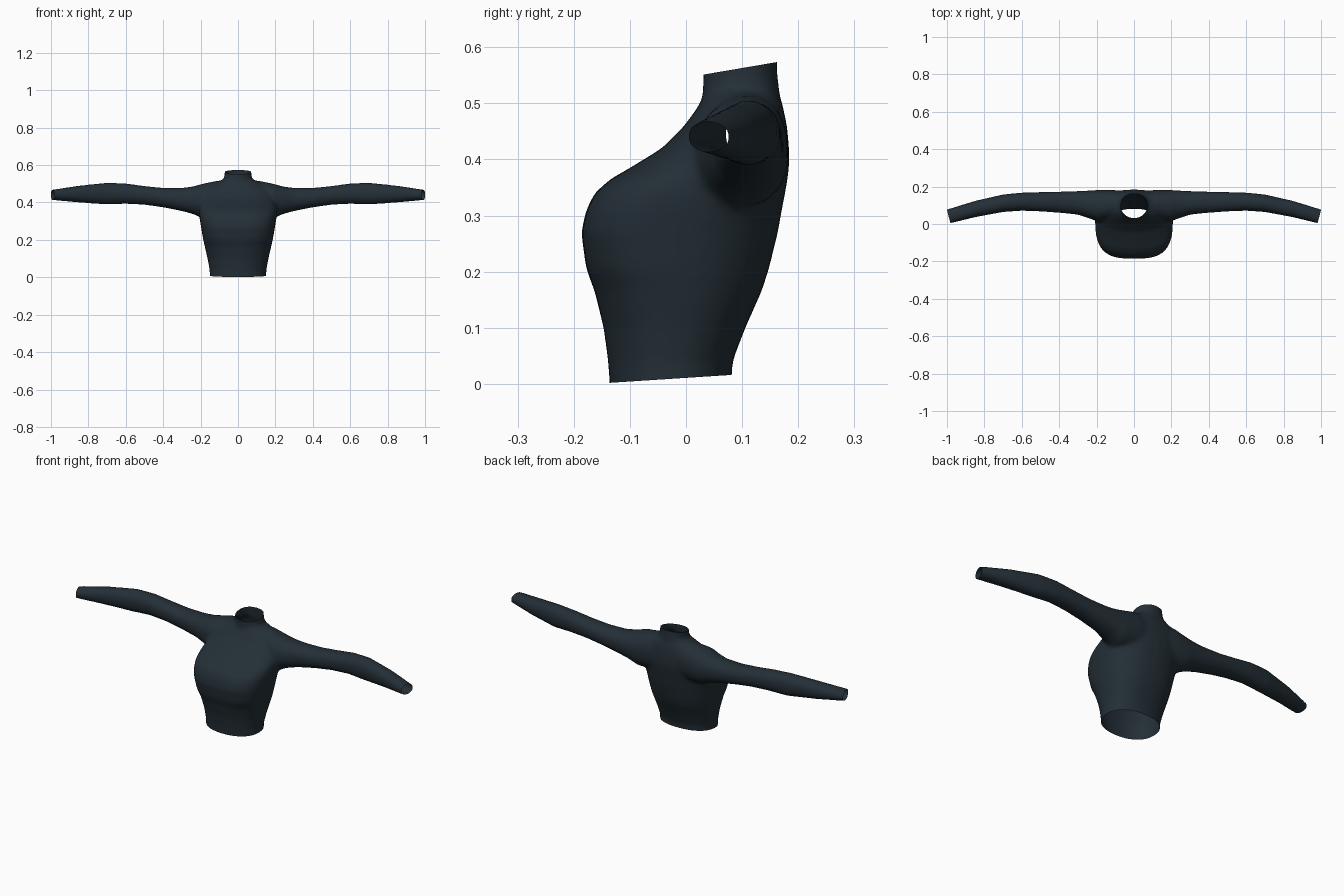
import bpy, bmesh
from math import cos, sin, tau
from mathutils import Vector

cube = bpy.data.objects.get("Cube")
if cube:
    bpy.data.objects.remove(cube)

SIDES = 32


def power(v, e):
    return (1 if v >= 0 else -1) * abs(v) ** (2 / e)


def loft(bm, rings):
    """Skin a list of point rings into a closed solid."""
    loops = [[bm.verts.new(p) for p in ring] for ring in rings]
    for a, b in zip(loops, loops[1:]):
        for i in range(SIDES):
            j = (i + 1) % SIDES
            bm.faces.new((a[i], a[j], b[j], b[i]))
    bm.faces.new(loops[0][::-1])
    bm.faces.new(loops[-1])


def body_ring(z, half, front, back, e):
    """Level ring: squarer in front (exponent e), rounder behind."""
    mid, depth = (front + back) / 2, (back - front) / 2
    ring = []
    for i in range(SIDES):
        c, s = cos(tau * i / SIDES), sin(tau * i / SIDES)
        k = e if s < 0 else 2.3
        ring.append(Vector((half * power(c, k), mid + depth * power(s, k), z)))
    return ring


def sleeve_ring(side, x, low, high, front, back):
    ring = []
    for i in range(SIDES):
        c, s = cos(tau * i / SIDES), sin(tau * i / SIDES)
        ring.append(Vector((side * x,
                            (front + back) / 2 + (back - front) / 2 * power(c, 2.2),
                            (low + high) / 2 + (high - low) / 2 * power(s, 2.2))))
    return ring


bm = bmesh.new()

# Torso: height, half width, front, back, front squareness
loft(bm, [body_ring(*r) for r in (
    (-.06, .15, -.132, .078, 2.2), (.04, .152, -.139, .083, 2.2),
    (.10, .163, -.147, .106, 2.3), (.165, .178, -.163, .135, 2.5),
    (.205, .187, -.178, .148, 2.8), (.27, .198, -.187, .164, 3),
    (.31, .205, -.178, .171, 3), (.34, .208, -.163, .177, 2.9),
    (.365, .208, -.135, .181, 2.7), (.385, .206, -.1, .184, 2.5),
    (.42, .2, -.043, .184, 2.4), (.46, .185, -.003, .18, 2.4),
    (.495, .14, .022, .173, 2.3), (.52, .09, .035, .165, 2.2))])

# Collar
loft(bm, [body_ring(*r) for r in (
    (.44, .082, .026, .172, 2), (.51, .077, .029, .168, 2),
    (.56, .071, .031, .162, 2), (.63, .071, .031, .162, 2))])

# Sleeves: distance out, bottom, top, front, back
for side in (-1, 1):
    loft(bm, [sleeve_ring(side, *r) for r in (
        (.05, .33, .515, .05, .178), (.12, .32, .515, .03, .182),
        (.19, .315, .5, .012, .182), (.24, .338, .486, .03, .179),
        (.3, .354, .478, .05, .176), (.4, .374, .478, .06, .173),
        (.5, .388, .488, .067, .171), (.6, .393, .502, .071, .168),
        (.7, .389, .506, .064, .158), (.85, .4, .49, .036, .124),
        (.93, .407, .478, .016, .1), (1.06, .42, .457, -.016, .06))])

bmesh.ops.recalc_face_normals(bm, faces=bm.faces)
mesh = bpy.data.meshes.new("sweater")
bm.to_mesh(mesh)
bm.free()
sweater = bpy.data.objects.new("sweater", mesh)
bpy.context.scene.collection.objects.link(sweater)

# Fuse the parts into one soft knit surface
fuse = sweater.modifiers.new("fuse", 'REMESH')
fuse.mode = 'VOXEL'
fuse.voxel_size = .009
soften = sweater.modifiers.new("soften", 'SMOOTH')
soften.factor = .5
soften.iterations = 8
bpy.context.view_layer.update()
fused = bpy.data.meshes.new_from_object(
    sweater.evaluated_get(bpy.context.evaluated_depsgraph_get()))
sweater.modifiers.clear()
sweater.data = fused

# Trim the hem, collar and cuffs open
bm = bmesh.new()
bm.from_mesh(fused)
for point, normal in (((0, -.135, .002), (0, .065, -1)),
                      ((0, .1, .563), (0, -.17, 1)),
                      ((.99, .037, .44), (1, -.27, 0)),
                      ((-.99, .037, .44), (-1, -.27, 0))):
    bmesh.ops.bisect_plane(bm, geom=bm.verts[:] + bm.edges[:] + bm.faces[:],
                           plane_co=point, plane_no=Vector(normal).normalized(),
                           clear_outer=True)
bm.to_mesh(fused)
bm.free()

# Dark slate knit
knit = bpy.data.materials.new("dark slate knit")
knit.use_nodes = True
knit.diffuse_color = (.017, .028, .037, 1)
knit.node_tree.nodes["Principled BSDF"].inputs["Base Color"].default_value = knit.diffuse_color
fused.materials.clear()
fused.materials.append(knit)

bpy.context.view_layer.objects.active = sweater
sweater.select_set(True)
bpy.ops.object.shade_smooth_by_angle(angle=.9)
